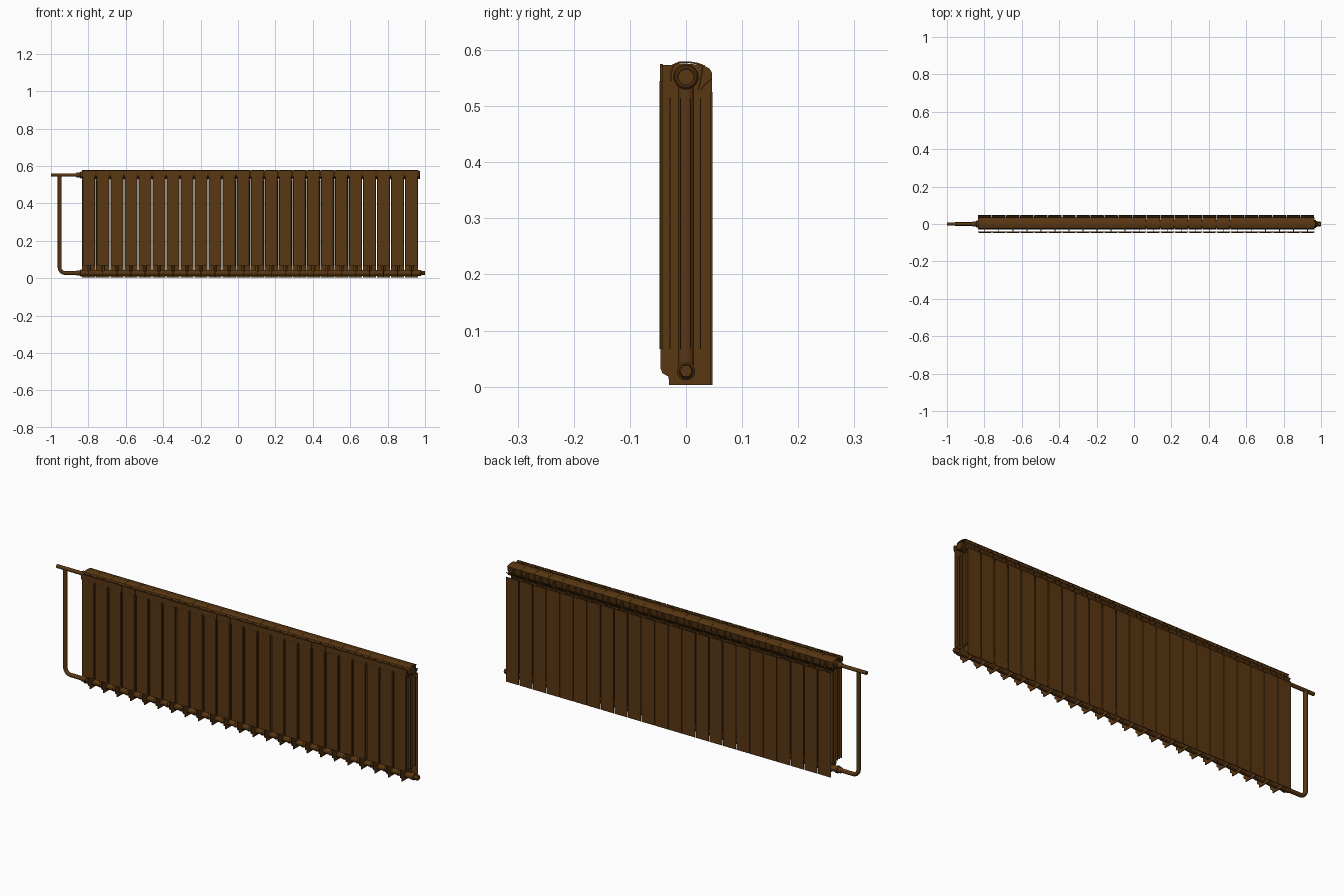
import bpy, bmesh, math
from mathutils import Vector

if "Cube" in bpy.data.objects:
    bpy.data.objects.remove(bpy.data.objects["Cube"])

N, PITCH, X0 = 24, 0.075, -0.835
TOP_Z, LOW_Z = 0.552, 0.028

mat = bpy.data.materials.new("brown_paint")
mat.diffuse_color = (0.10, 0.038, 0.006, 1)
mat.use_nodes = True
mat.node_tree.nodes["Principled BSDF"].inputs["Base Color"].default_value = mat.diffuse_color


def finish(name, bm, repeat=1):
    bmesh.ops.recalc_face_normals(bm, faces=bm.faces)
    me = bpy.data.meshes.new(name)
    bm.to_mesh(me)
    bm.free()
    ob = bpy.data.objects.new(name, me)
    bpy.context.collection.objects.link(ob)
    me.materials.append(mat)
    bpy.ops.object.select_all(action='DESELECT')
    ob.select_set(True)
    bpy.context.view_layer.objects.active = ob
    bpy.ops.object.shade_smooth_by_angle(angle=math.radians(35))
    if repeat > 1:
        ob.location.x = X0 + PITCH / 2
        arr = ob.modifiers.new("sections", 'ARRAY')
        arr.count = repeat
        arr.use_relative_offset = False
        arr.use_constant_offset = True
        arr.constant_offset_displace = (PITCH, 0, 0)
    return ob


def prism(bm, outline, a, b, axis):
    """Extrude an outline along x (points are y, z), y (x, z) or z (x, y)."""
    def put(p, t):
        return {'x': (t, *p), 'y': (p[0], t, p[1]), 'z': (*p, t)}[axis]
    lo = [bm.verts.new(put(p, a)) for p in outline]
    hi = [bm.verts.new(put(p, b)) for p in outline]
    bm.faces.new(lo)
    bm.faces.new(hi)
    for i in range(len(lo)):
        j = (i + 1) % len(lo)
        bm.faces.new((lo[i], lo[j], hi[j], hi[i]))


def lathe(bm, profile, z, sides=24):
    """Turned shape along x at height z; profile is (x, radius)."""
    rings = []
    for x, r in profile:
        rings.append([bm.verts.new((x, r * math.cos(2 * math.pi * k / sides),
                                    z + r * math.sin(2 * math.pi * k / sides)))
                      for k in range(sides)])
    for p, q in zip(rings, rings[1:]):
        for k in range(sides):
            m = (k + 1) % sides
            bm.faces.new((p[k], p[m], q[m], q[k]))
    bm.faces.new(rings[0])
    bm.faces.new(rings[-1])


def strip(path, t):
    """Thin band of thickness t following an open path of points."""
    pts = [Vector(p) for p in path]
    left, right = [], []
    for i, p in enumerate(pts):
        d = (pts[min(i + 1, len(pts) - 1)] - pts[max(i - 1, 0)]).normalized()
        n = Vector((-d.y, d.x)) * t / 2
        left.append(p + n)
        right.append(p - n)
    return left + right[::-1]


# Central web of each section, with the full side silhouette
bm = bmesh.new()
prism(bm, [(-0.045, 0.032), (-0.042, 0.024), (-0.031, 0.018), (-0.03, 0.003),
           (0.046, 0.003), (0.046, 0.56), (0.042, 0.567), (0.03, 0.573),
           (0.0, 0.576), (-0.02, 0.576), (-0.027, 0.573), (-0.045, 0.573)],
      -0.002, 0.002, 'x')
finish("section_web", bm, N)

# Front plate with chamfered edges and slightly wider head
bm = bmesh.new()
w = 0.0345
prism(bm, [(-w, -0.041), (-w, -0.0445), (-w + 0.003, -0.047),
           (w - 0.003, -0.047), (w, -0.0445), (w, -0.041)], 0.067, 0.545, 'z')
prism(bm, [(-w, 0.545), (w, 0.545), (0.037, 0.553), (0.037, 0.571),
           (0.034, 0.575), (-0.034, 0.575), (-0.037, 0.571), (-0.037, 0.553)],
      -0.0465, -0.041, 'y')
finish("front_plate", bm, N)

# Back plate
bm = bmesh.new()
w = 0.0355
prism(bm, [(-w, 0.0435), (w, 0.0435), (w, 0.047), (-w, 0.047)], 0.003, 0.525, 'z')
finish("back_plate", bm, N)

# Four inner fins parallel to the front
bm = bmesh.new()
for y in (-0.028, -0.010, 0.008, 0.026):
    prism(bm, [(-0.034, y - 0.001), (0.034, y - 0.001),
               (0.034, y + 0.001), (-0.034, y + 0.001)], 0.067, 0.515, 'z')
finish("inner_fins", bm, N)

# Upright water channel
bm = bmesh.new()
prism(bm, [(0.011 * math.cos(a * math.pi / 8), 0.014 * math.sin(a * math.pi / 8))
           for a in range(16)], LOW_Z, TOP_Z, 'z')
finish("water_channel", bm, N)

# Arched cap over the upper header, and curved air deflectors behind it
bm = bmesh.new()
prism(bm, strip([(-0.027, 0.545), (-0.026, 0.562), (-0.022, 0.574), (-0.012, 0.578),
                 (0.004, 0.5785), (0.02, 0.576), (0.034, 0.571)], 0.003),
      -0.037, 0.037, 'x')
finish("top_cap", bm, N)
bm = bmesh.new()
prism(bm, strip([(0.022, 0.530), (0.025, 0.542), (0.028, 0.556), (0.030, 0.572)], 0.002),
      -0.036, 0.036, 'x')
prism(bm, strip([(0.026, 0.528), (0.032, 0.537), (0.039, 0.543), (0.045, 0.548)], 0.002),
      -0.036, 0.036, 'x')
finish("air_deflectors", bm, N)

# Header tubes with a collar at each joint
for name, z, r in (("upper_header", TOP_Z, 0.0205), ("lower_header", LOW_Z, 0.0145)):
    bm = bmesh.new()
    h, c = PITCH / 2, 0.004
    lathe(bm, [(-h, r + 0.002), (-h + c, r + 0.002), (-h + c, r),
               (h - c, r), (h - c, r + 0.002), (h, r + 0.002)], z)
    finish(name, bm, N)

# End plugs on the right
XR = X0 + N * PITCH
bm = bmesh.new()
lathe(bm, [(XR, 0.021), (XR + 0.006, 0.021), (XR + 0.009, 0.018),
           (XR + 0.009, 0.015), (XR + 0.007, 0.014)], TOP_Z)
finish("upper_plug", bm)
bm = bmesh.new()
lathe(bm, [(XR, 0.0165), (XR + 0.012, 0.0165), (XR + 0.015, 0.013)], LOW_Z)
lathe(bm, [(XR + 0.012, 0.0135), (XR + 0.030, 0.0135), (XR + 0.035, 0.011)], LOW_Z, 6)
finish("lower_plug", bm)

# Connecting nuts on the left
for name, z in (("upper_nut", TOP_Z), ("lower_nut", LOW_Z)):
    bm = bmesh.new()
    lathe(bm, [(X0, 0.018), (X0 - 0.008, 0.018), (X0 - 0.010, 0.014),
               (X0 - 0.022, 0.014), (X0 - 0.030, 0.011)], z)
    finish(name, bm)


# Supply pipe and bypass pipe with a rounded elbow
def pipe(name, pts, r):
    cu = bpy.data.curves.new(name, 'CURVE')
    cu.dimensions = '3D'
    cu.bevel_depth = r
    cu.bevel_resolution = 4
    cu.use_fill_caps = True
    sp = cu.splines.new('POLY')
    sp.points.add(len(pts) - 1)
    for p, (x, z) in zip(sp.points, pts):
        p.co = (x, 0, z, 1)
    cu.materials.append(mat)
    bpy.context.collection.objects.link(bpy.data.objects.new(name, cu))


R, XP = 0.03, -0.954
elbow = [(XP + R - R * math.cos(a * math.pi / 16), LOW_Z + R - R * math.sin(a * math.pi / 16))
         for a in range(9)]
pipe("supply_pipe", [(-1.0, TOP_Z), (X0, TOP_Z)], 0.009)
pipe("bypass_pipe", [(XP, TOP_Z)] + elbow + [(X0, LOW_Z)], 0.010)
